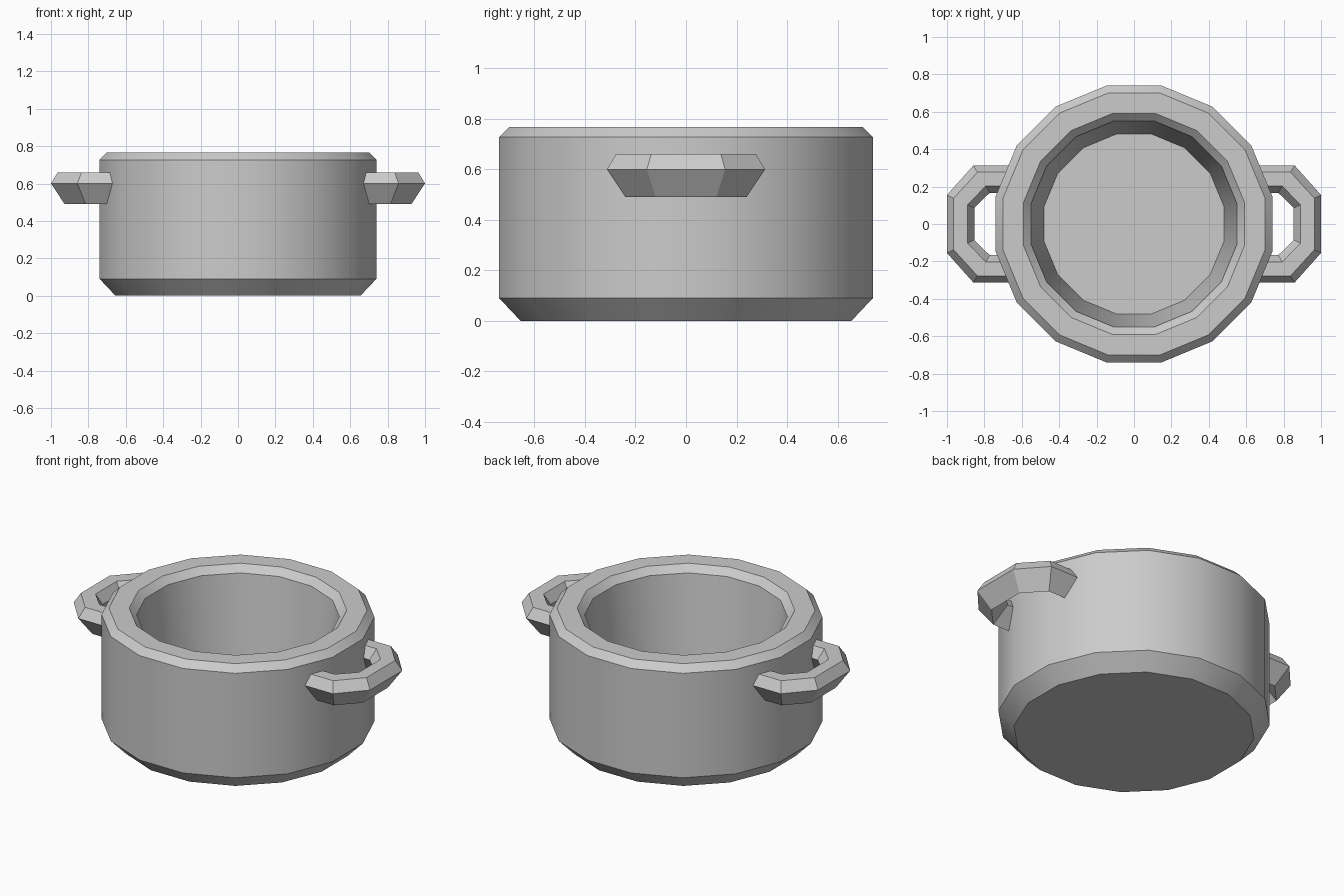
import bpy, bmesh, math

if "Cube" in bpy.data.objects:
    bpy.data.objects.remove(bpy.data.objects["Cube"])

grey = bpy.data.materials.new("pot_grey")
grey.diffuse_color = (0.6, 0.6, 0.6, 1)
grey.use_nodes = True
grey.node_tree.nodes["Principled BSDF"].inputs["Base Color"].default_value = grey.diffuse_color


def add_object(name, rings, closed):
    """Skin a list of equal-length vertex rings, capping both ends."""
    bm = bmesh.new()
    loops = [[bm.verts.new(p) for p in ring] for ring in rings]
    n = len(loops[0])
    for a, b in zip(loops, loops[1:]):
        for i in range(n):
            j = (i + 1) % n
            bm.faces.new((a[i], a[j], b[j], b[i]))
    bm.faces.new(loops[0])
    bm.faces.new(loops[-1])
    bmesh.ops.recalc_face_normals(bm, faces=bm.faces)
    mesh = bpy.data.meshes.new(name)
    bm.to_mesh(mesh)
    bm.free()
    mesh.materials.append(grey)
    obj = bpy.data.objects.new(name, mesh)
    bpy.context.collection.objects.link(obj)
    return obj


# Pot body: 16-sided lathe with flats facing the axes (apothem, z)
SIDES = 16
profile = [(0.655, 0), (0.74, 0.09), (0.74, 0.727), (0.70, 0.767),
           (0.59, 0.767), (0.55, 0.727), (0.48, 0.12)]
step = 2 * math.pi / SIDES
rings = []
for apothem, z in profile:
    r = apothem / math.cos(step / 2)
    rings.append([(r * math.cos((i + 0.5) * step), r * math.sin((i + 0.5) * step), z)
                  for i in range(SIDES)])
body = add_object("pot_body", rings, True)
bpy.context.view_layer.objects.active = body
body.select_set(True)
bpy.ops.object.shade_smooth_by_angle(angle=math.radians(30))
body.select_set(False)

# Handles: pentagon section (outward offset, z) swept round a chamfered U
section = [(0.073, 0.60), (0.037, 0.66), (-0.037, 0.66), (-0.073, 0.60), (0, 0.49)]
for side, name in ((1, "right_handle"), (-1, "left_handle")):
    half = [
        lambda o: (0.62, 0.24 + o),
        lambda o: (0.815 + 0.6 * o, 0.24 + o),
        lambda o: (0.927 + o, 0.12 + 0.48 * o),
    ]
    path = [(f, 1) for f in half] + [(f, -1) for f in reversed(half)]
    rings = [[(side * f(o)[0], s * f(o)[1], z) for o, z in section] for f, s in path]
    add_object(name, rings, False)
